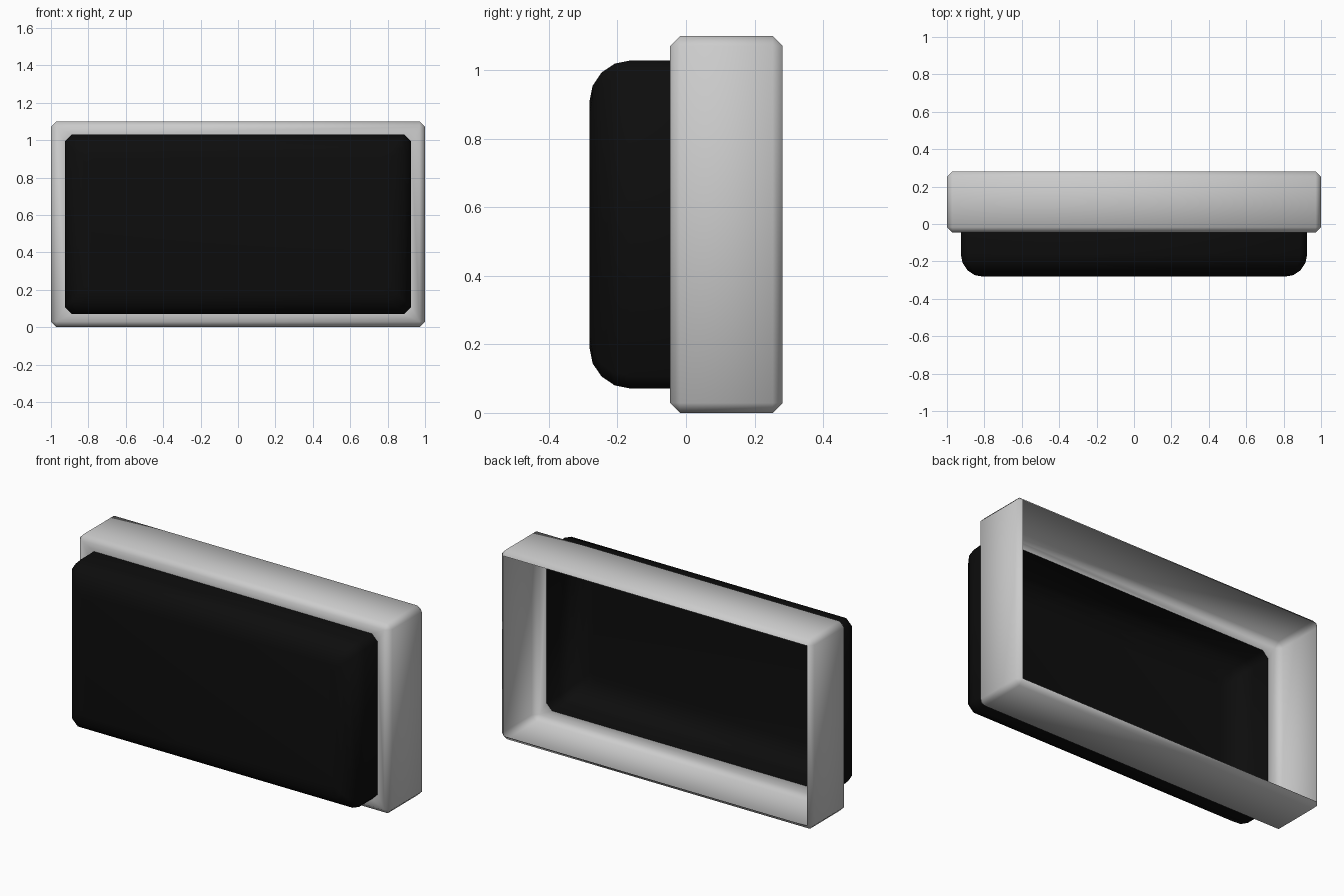
import bpy, bmesh, math

if "Cube" in bpy.data.objects:
    bpy.data.objects.remove(bpy.data.objects["Cube"])

CENTRE_Z = 0.55


def octagon(hx, hz, c, y):
    """Rectangle in the xz plane with its corners cut by c."""
    pts = []
    for sx, sz in ((1, 1), (-1, 1), (-1, -1), (1, -1)):
        pair = [(sx * hx, sz * (hz - c)), (sx * (hx - c), sz * hz)]
        pts += pair if sx * sz > 0 else pair[::-1]
    return [(x, y, z + CENTRE_Z) for x, z in pts]


def loft(name, rings, cap_end=False, colour=None):
    """Skin a series of eight-point rings, listed back to front."""
    bm = bmesh.new()
    loops = [[bm.verts.new(p) for p in octagon(*r)] for r in rings]
    for a, b in zip(loops, loops[1:]):
        for i in range(8):
            j = (i + 1) % 8
            bm.faces.new((a[i], a[j], b[j], b[i]))
    if cap_end:
        bm.faces.new(loops[-1])
    bmesh.ops.remove_doubles(bm, verts=bm.verts, dist=1e-5)
    bmesh.ops.recalc_face_normals(bm, faces=bm.faces)
    # Open shells: make sure the right wall faces outwards
    bm.normal_update()
    wall = max(bm.faces, key=lambda f: f.calc_center_median().x)
    if wall.normal.x < 0:
        bmesh.ops.reverse_faces(bm, faces=bm.faces)
    me = bpy.data.meshes.new(name)
    bm.to_mesh(me)
    bm.free()
    ob = bpy.data.objects.new(name, me)
    bpy.context.collection.objects.link(ob)
    if colour:
        mat = bpy.data.materials.new(name + "_colour")
        mat.diffuse_color = colour
        mat.use_nodes = True
        mat.node_tree.nodes["Principled BSDF"].inputs["Base Color"].default_value = mat.diffuse_color
        me.materials.append(mat)
    for p in me.polygons:
        p.use_smooth = True
    return ob


HX, HZ, C = 1.0, 0.55, 0.029          # frame half sizes and chamfer
GX, GZ, GC = 0.926, 0.479, 0.036      # screen half sizes and corner cut
FRONT, BACK = -0.046, 0.282

# Open-backed chamfered casing with a front rim around the screen
loft("casing", [
    (HX - C, HZ - C, 0, BACK),
    (HX, HZ, C, BACK - C),
    (HX, HZ, C, FRONT + C),
    (HX - C, HZ - C, 0, FRONT),
    (GX, GZ, GC, FRONT),
])

# Black hollow screen bulging forward with a rounded edge
R, SEG = 0.12, 4
rings = [(GX, GZ, GC, FRONT)]
for k in range(SEG + 1):
    a = math.pi / 2 * k / SEG
    d = R * (1 - math.cos(a))
    rings.append((GX - d, GZ - d, GC, -BACK + R - R * math.sin(a)))
loft("screen", rings, cap_end=True, colour=(0.004, 0.004, 0.004, 1))
